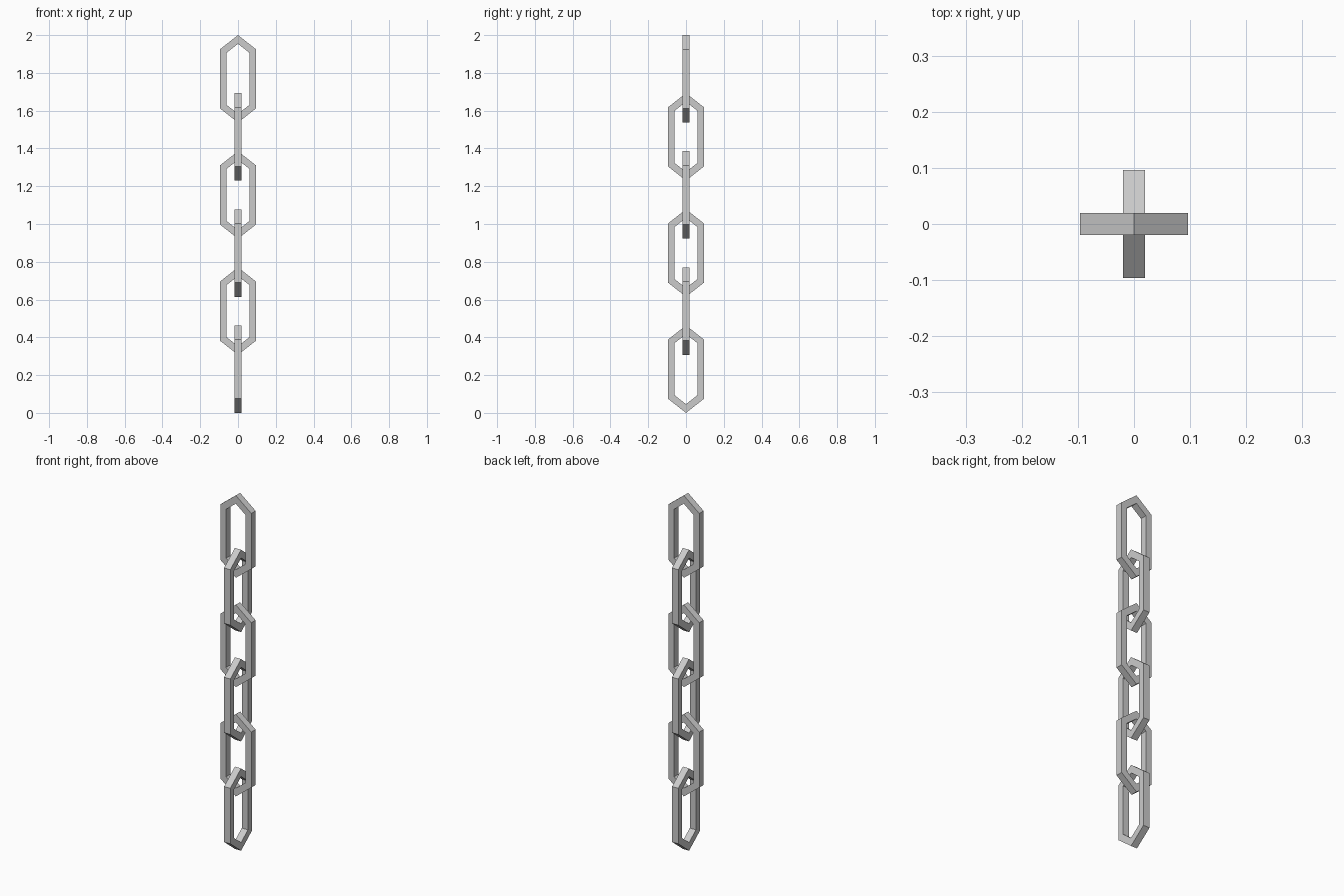
import bpy
from math import pi

if "Cube" in bpy.data.objects:
    bpy.data.objects.remove(bpy.data.objects["Cube"])

HEIGHT = 0.463                    # full height of one link
LINKS = 6
PITCH = (2 - HEIGHT) / (LINKS - 1)
DEPTH = 0.0385                    # thickness of the bar


def hexagon(half_width, half_height, shoulder):
    """Stretched hexagon outline in the XZ plane."""
    w, h, s = half_width, half_height, shoulder
    return [(0, h), (w, s), (w, -s), (0, -h), (-w, -s), (-w, s)]


# One link: outer and inner hexagons, front and back, joined into a square-section ring
outer = hexagon(0.096, HEIGHT / 2, HEIGHT / 2 - 0.0755)
inner = hexagon(0.061, HEIGHT / 2 - 0.046, HEIGHT / 2 - 0.094)
loops = [(outer, -DEPTH / 2), (outer, DEPTH / 2), (inner, DEPTH / 2), (inner, -DEPTH / 2)]
verts = [(x, y, z) for outline, y in loops for x, z in outline]
faces = []
for a in range(4):
    b = (a + 1) % 4
    for i in range(6):
        j = (i + 1) % 6
        faces.append((a * 6 + i, b * 6 + i, b * 6 + j, a * 6 + j))
mesh = bpy.data.meshes.new("chain_link")
mesh.from_pydata(verts, [], faces)
mesh.update()

# Chain: links hang from the top, every second one turned a quarter
for n in range(LINKS):
    link = bpy.data.objects.new(f"chain_link_{n + 1}", mesh)
    link.location.z = 2 - HEIGHT / 2 - n * PITCH
    link.rotation_euler.z = (n % 2) * pi / 2
    bpy.context.collection.objects.link(link)
